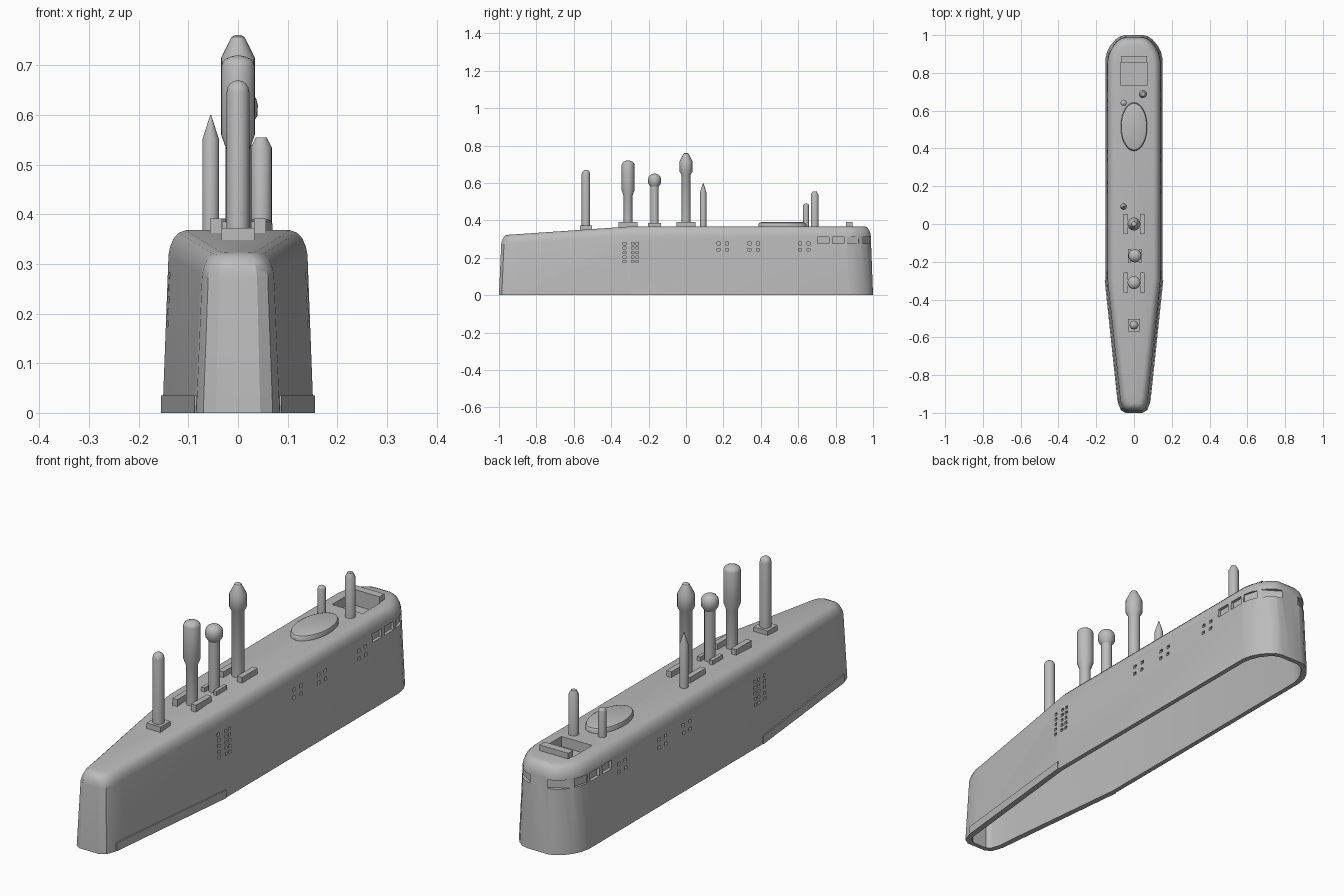
import bpy, bmesh, math
from mathutils import Matrix, Vector

if "Cube" in bpy.data.objects:
    bpy.data.objects.remove(bpy.data.objects["Cube"])

GREY = (0.5, 0.5, 0.5, 1)
paint = bpy.data.materials.new("grey_paint")
paint.use_nodes = True
paint.diffuse_color = GREY
paint.node_tree.nodes["Principled BSDF"].inputs["Base Color"].default_value = GREY


def finish(name, bm):
    bmesh.ops.recalc_face_normals(bm, faces=bm.faces)
    mesh = bpy.data.meshes.new(name)
    bm.to_mesh(mesh)
    bm.free()
    mesh.materials.append(paint)
    obj = bpy.data.objects.new(name, mesh)
    bpy.context.collection.objects.link(obj)
    return obj


def select(obj):
    bpy.ops.object.select_all(action='DESELECT')
    obj.select_set(True)
    bpy.context.view_layer.objects.active = obj


def smooth(obj):
    select(obj)
    bpy.ops.object.shade_smooth_by_angle(angle=math.radians(32))


def bridge(bm, a, b):
    n = len(a)
    for i in range(n):
        bm.faces.new((a[i], a[(i + 1) % n], b[(i + 1) % n], b[i]))


def add_box(bm, center, size, turn=0):
    m = (Matrix.Translation(center) @ Matrix.Rotation(turn, 4, 'Z')
         @ Matrix.Diagonal((*size, 1)))
    bmesh.ops.create_cube(bm, size=1, matrix=m)


def box(name, center, size):
    bm = bmesh.new()
    add_box(bm, center, size)
    return finish(name, bm)


def lathe(name, x, y, profile, sx=1, sy=1, sides=24):
    bm = bmesh.new()
    rings = []
    for r, z in profile:
        angles = [2 * math.pi * i / sides for i in range(sides)]
        rings.append([bm.verts.new((x + sx * r * math.cos(a), y + sy * r * math.sin(a), z))
                      for a in angles])
    for a, b in zip(rings, rings[1:]):
        bridge(bm, a, b)
    bm.faces.new(rings[0])
    bm.faces.new(rings[-1])
    obj = finish(name, bm)
    smooth(obj)
    return obj


def dome(r, top, height):
    steps = [math.radians(a) for a in (0, 25, 45, 65, 82)]
    return [(r * math.cos(a), top - height + height * math.sin(a)) for a in steps]


# Tower shell: plan outline lofted up to a rounded, forward-sloping roof
half = [(0, 1), (.05, 1), (.075, .993), (.1, .975), (.125, .945), (.143, .91),
        (.152, .87), (.152, -.3), (.088, -.9), (.084, -.95), (.07, -.985),
        (.045, -1), (0, -1)]
outline = half + [(-x, y) for x, y in half[-2:0:-1]]


def roof(y):
    return .368 - max(0, -.3 - y) * .065


def ring(bm, inset, drop=None):
    verts = []
    for x, y in outline:
        width = .152 - max(0, -.3 - y) * .1
        z = 0 if drop is None else roof(y) - drop
        verts.append(bm.verts.new((x * (1 - inset / width), y * (1 - inset), z)))
    return verts


def cap(bm, r):
    n = len(r)
    for i in range(n // 2):
        corners = (r[i], r[i + 1], r[n - i - 1], r[-i])
        bm.faces.new(list(dict.fromkeys(corners)))


bm = bmesh.new()
fillet = [(.012, .05), (.015, .034), (.022, .017), (.033, .005), (.047, 0)]
outer = [ring(bm, 0)] + [ring(bm, d, h) for d, h in fillet]
inner = [ring(bm, .02), ring(bm, .032, .06), ring(bm, .06, .02)]
for stack in (outer, inner):
    for a, b in zip(stack, stack[1:]):
        bridge(bm, a, b)
    cap(bm, stack[-1])
bridge(bm, outer[0], inner[0])
tower = finish("tower_shell", bm)

# Recess cutters: bridge windows, drain holes and cockpit
bm = bmesh.new()
for side in (1, -1):
    for y in (.733, .815):
        add_box(bm, (side * .148, y, .293), (.04, .062, .036))
    add_box(bm, (side * .144, .897, .293), (.04, .064, .036), side * math.radians(16))
    add_box(bm, (side * .085, .978, .293), (.085, .04, .036), -side * math.radians(32))
    for y in (-.329, -.285, -.26):
        for row in range(5):
            add_box(bm, (side * .148, y, .18 + row * .024), (.04, .014, .013))
    for y in (.175, .34, .61):
        for step in (0, .045):
            for z in (.243, .276):
                add_box(bm, (side * .148, y + step, z), (.04, .016, .014))
add_box(bm, (0, .795, .39), (.144, .12, .13))
cutter = finish("recess_cutter", bm)
cutter.hide_render = True
cutter.hide_set(True)

cockpit = box("cockpit_tub", (0, .795, .328), (.17, .146, .054))
for obj in (tower, cockpit):
    cut = obj.modifiers.new("recesses", 'BOOLEAN')
    cut.operation = 'DIFFERENCE'
    cut.solver = 'EXACT'
    cut.object = cutter
    select(obj)
    bpy.ops.object.modifier_apply(modifier=cut.name)
    smooth(obj)
bpy.data.objects.remove(cutter)

# Skirt plates along the tapered front
for side, label in ((1, "left"), (-1, "right")):
    bm = bmesh.new()
    plan = [(.14, -.3), (.155, -.3), (.0875, -.94), (.07, -.94)]
    low, high = [[bm.verts.new((side * x, y, z)) for x, y in plan] for z in (0, .035)]
    bridge(bm, low, high)
    bm.faces.new(low)
    bm.faces.new(high)
    finish(label + "_skirt", bm)

# Roof fittings
box("cockpit_coaming", (0, .872, .375), (.135, .034, .034))
lathe("roof_hatch", 0, .515, [(1, .36), (1, .379), (.96, .387), (.86, .391)],
      sx=.07, sy=.128, sides=40)

# Masts on the centre line
lathe("front_mast", 0, -.535, [(.023, .34)] + dome(.023, .67, .024))
lathe("wide_mast", 0, -.31, [(.023, .355), (.023, .53), (.034, .56)] + dome(.034, .72, .022))
lathe("round_head_mast", .005, -.168,
      [(.022, .355), (.022, .58), (.034, .598)] + dome(.035, .65, .03))
lathe("pointed_mast", 0, 0, [(.025, .355), (.025, .645), (.034, .66), (.034, .715),
                             (.013, .757), (.006, .761)])

# Slim masts off the centre line
lathe("spike_mast", -.055, .092, [(.017, .355), (.017, .55), (.001, .6)])
lathe("rear_tall_mast", .047, .688, [(.021, .355), (.021, .535), (.011, .555)])
lathe("rear_short_mast", -.055, .642, [(.016, .355)] + dome(.016, .49, .012))

# Mast feet
box("front_mast_foot", (0, -.535, .358), (.066, .066, .028))
for name, x, y, reach, length, top in (("wide_mast", 0, -.31, .056, .104, .392),
                                       ("round_head_mast", .005, -.168, .036, .07, .386),
                                       ("pointed_mast", 0, 0, .056, .104, .392)):
    for side, label in ((1, "left"), (-1, "right")):
        rail = reach * .42
        box(f"{name}_{label}_rail", (x + side * (reach - rail / 2), y, (top + .355) / 2),
            (rail, length, top - .355))
